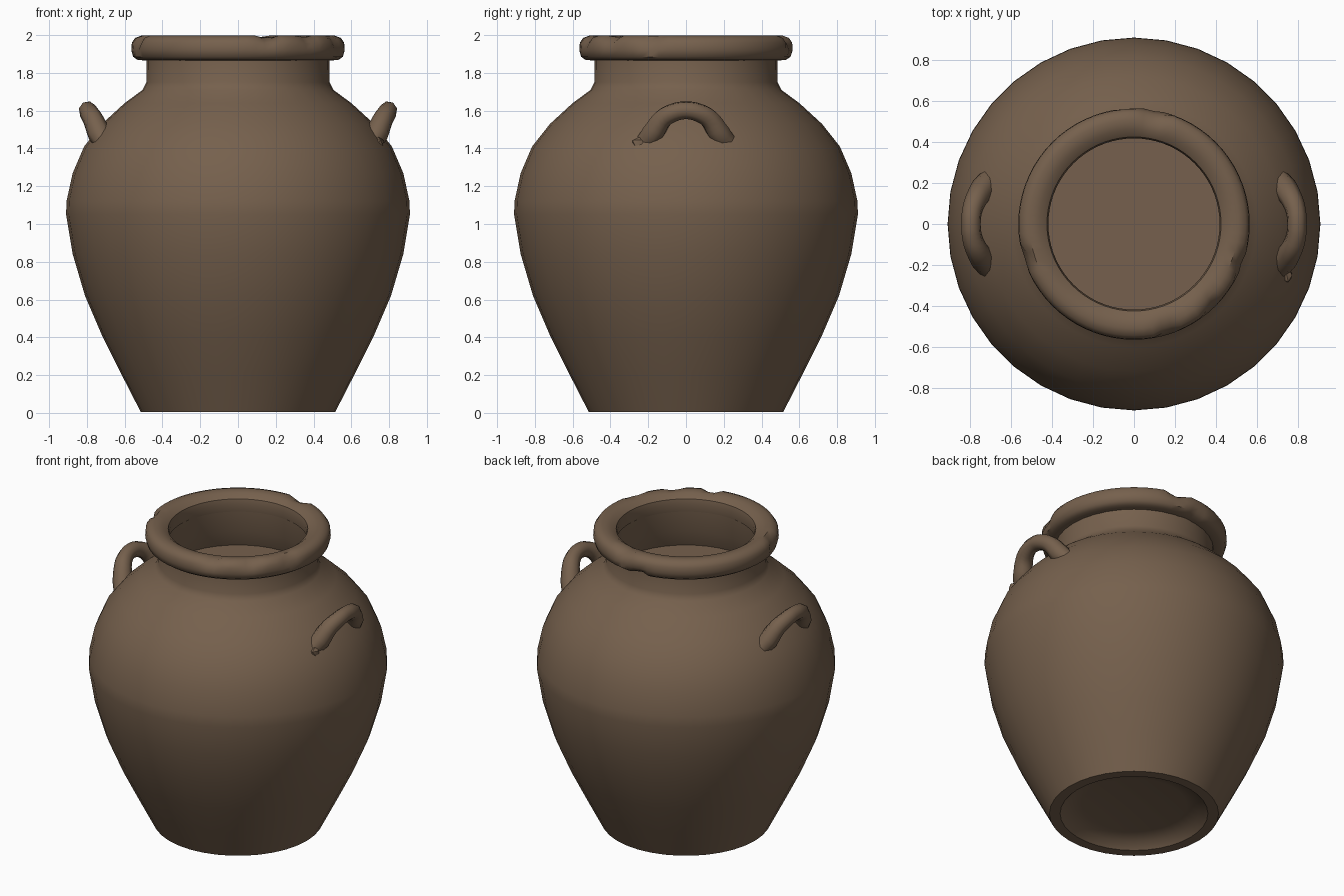
import bpy
import bmesh
import math
from mathutils import Vector

if "Cube" in bpy.data.objects:
    bpy.data.objects.remove(bpy.data.objects["Cube"])

clay = bpy.data.materials.new("brown_clay")
clay.use_nodes = True
COLOUR = (0.18, 0.118, 0.074, 1)
clay.diffuse_color = COLOUR
bsdf = clay.node_tree.nodes["Principled BSDF"]
bsdf.inputs["Base Color"].default_value = COLOUR
bsdf.inputs["Roughness"].default_value = 0.9


def finish(name, bm, angle=40):
    """Turn a bmesh into a clay object with smooth shading."""
    bmesh.ops.remove_doubles(bm, verts=bm.verts, dist=0.0005)
    bmesh.ops.recalc_face_normals(bm, faces=bm.faces)
    mesh = bpy.data.meshes.new(name)
    bm.to_mesh(mesh)
    bm.free()
    obj = bpy.data.objects.new(name, mesh)
    bpy.context.collection.objects.link(obj)
    mesh.materials.append(clay)
    bpy.ops.object.select_all(action="DESELECT")
    obj.select_set(True)
    bpy.context.view_layer.objects.active = obj
    bpy.ops.object.shade_smooth_by_angle(angle=math.radians(angle))
    return obj


def lathe(profile, sides, closed=False):
    """Spin (radius, height) points around the vertical axis."""
    bm = bmesh.new()
    verts = [bm.verts.new((r, 0, z)) for r, z in profile]
    edges = [bm.edges.new(pair) for pair in zip(verts, verts[1:])]
    if closed:
        edges.append(bm.edges.new((verts[-1], verts[0])))
    bmesh.ops.spin(bm, geom=verts + edges, cent=(0, 0, 0), axis=(0, 0, 1),
                   angle=math.tau, steps=sides, use_merge=True)
    return bm


# Jar body: dished foot, belly, shoulder, neck, inner wall and inner floor
body = [(0, 0.07), (0.32, 0.065), (0.41, 0.045), (0.45, 0.005), (0.515, 0.005),
        (0.62, 0.21), (0.72, 0.41), (0.81, 0.62), (0.875, 0.84), (0.91, 1.05),
        (0.908, 1.12), (0.875, 1.27), (0.815, 1.41), (0.72, 1.53), (0.6, 1.64),
        (0.505, 1.71), (0.485, 1.75), (0.483, 1.9), (0.43, 1.9), (0.44, 1.74),
        (0.48, 1.63), (0, 1.63)]
finish("jar_body", lathe(body, 36))

# Rolled rim with chips knocked out of it
rim = [(0.47, 1.865), (0.53, 1.868), (0.555, 1.885), (0.565, 1.92), (0.562, 1.96),
       (0.545, 1.985), (0.51, 1.998), (0.46, 1.99), (0.425, 1.965), (0.418, 1.93),
       (0.425, 1.88)]
bm = lathe(rim, 72, closed=True)
chips = [(0.16, -0.51, 1.99, 0.07), (-0.54, -0.17, 1.97, 0.06),
         (0.54, -0.2, 1.98, 0.07), (0.1, 0.53, 1.99, 0.08),
         (-0.03, 0.54, 1.88, 0.05), (0.38, -0.4, 1.99, 0.06)]
core = Vector((0.49, 0, 1.93))
for v in bm.verts:
    flat = Vector((v.co.x, v.co.y, 0)).normalized()
    centre = flat * core.x + Vector((0, 0, core.z))
    for x, y, z, size in chips:
        distance = (v.co - Vector((x, y, z))).length
        if distance < size:
            v.co = v.co.lerp(centre, 0.35 * (1 - distance / size) + 0.05)
finish("rim", bm)


def handle(name, side):
    """Arched lug, swept along a smooth path with flared feet."""
    half = [(0.7, 0.23, 1.42, 0.05), (0.735, 0.175, 1.48, 0.062),
            (0.768, 0.125, 1.555, 0.054), (0.79, 0.065, 1.59, 0.05)]
    path = half + [(0.795, 0, 1.602, 0.048)]
    path += [(x, -y, z, r) for x, y, z, r in reversed(half)]
    curve = bpy.data.curves.new(name, "CURVE")
    curve.dimensions = "3D"
    curve.bevel_depth = 1
    curve.bevel_resolution = 2
    curve.resolution_u = 3
    curve.use_fill_caps = True
    spline = curve.splines.new("BEZIER")
    spline.bezier_points.add(len(path) - 1)
    for point, (x, y, z, r) in zip(spline.bezier_points, path):
        point.co = (side * x, y, z)
        point.radius = r
        point.handle_left_type = point.handle_right_type = "AUTO"
    source = bpy.data.objects.new(name + "_path", curve)
    bpy.context.collection.objects.link(source)
    bpy.context.view_layer.update()
    mesh = bpy.data.meshes.new_from_object(
        source.evaluated_get(bpy.context.evaluated_depsgraph_get()))
    bpy.data.objects.remove(source)
    bm = bmesh.new()
    bm.from_mesh(mesh)
    bpy.data.meshes.remove(mesh)
    for face in bm.faces:
        face.material_index = 0
    return finish(name, bm, 50)


handle("left_handle", 1)
handle("right_handle", -1)

# Loose crumb of clay beside the left handle
bm = bmesh.new()
bmesh.ops.create_icosphere(bm, subdivisions=1, radius=0.03)
for v in bm.verts:
    v.co = Vector((v.co.x, v.co.y * 1.3, v.co.z)) + Vector((0.745, -0.25, 1.43))
finish("clay_crumb", bm)
